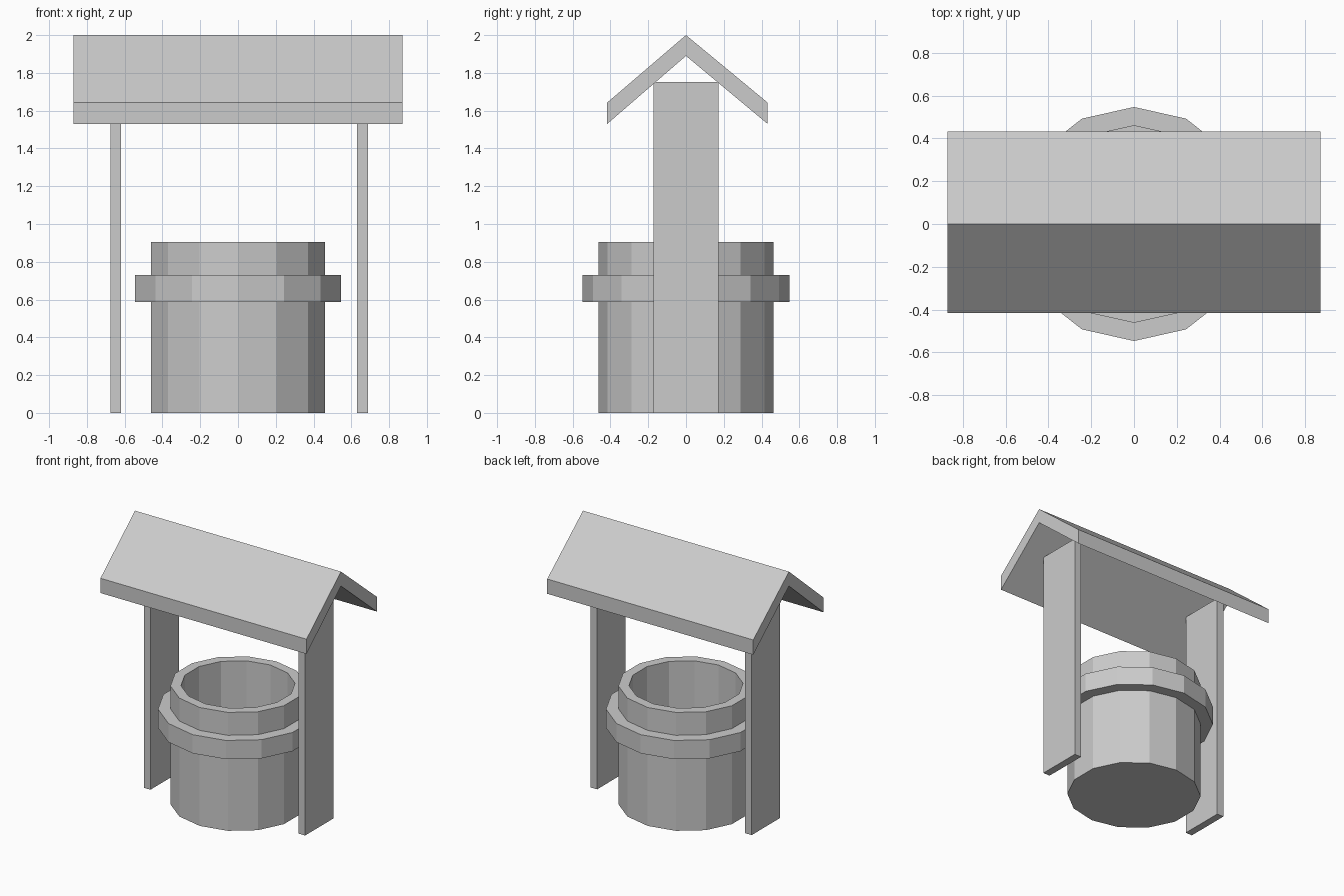
import bpy, bmesh, math

if "Cube" in bpy.data.objects:
    bpy.data.objects.remove(bpy.data.objects["Cube"])

SIDES = 14


def finish(name, bm):
    bmesh.ops.recalc_face_normals(bm, faces=bm.faces)
    mesh = bpy.data.meshes.new(name)
    bm.to_mesh(mesh)
    bm.free()
    obj = bpy.data.objects.new(name, mesh)
    bpy.context.collection.objects.link(obj)
    return obj


def lathe(name, profile, closed):
    """Spin (radius, z) points; open profiles get flat end caps."""
    bm = bmesh.new()
    x_scale = 1 / math.cos(math.pi / SIDES) * 0.9975
    rings = []
    for r, z in profile:
        ring = []
        for i in range(SIDES):
            a = math.pi / 2 + 2 * math.pi * i / SIDES
            ring.append(bm.verts.new((r * x_scale * math.cos(a), r * math.sin(a), z)))
        rings.append(ring)
    pairs = list(zip(rings, rings[1:]))
    if closed:
        pairs.append((rings[-1], rings[0]))
    for a, b in pairs:
        for i in range(SIDES):
            j = (i + 1) % SIDES
            bm.faces.new((a[i], a[j], b[j], b[i]))
    if not closed:
        bm.faces.new(rings[0])
        bm.faces.new(rings[-1])
    return finish(name, bm)


def extrude_x(name, outline, x0, x1):
    """Extrude a (y, z) outline along x."""
    bm = bmesh.new()
    face = bm.faces.new([bm.verts.new((x0, y, z)) for y, z in outline])
    ext = bmesh.ops.extrude_face_region(bm, geom=[face])
    moved = [v for v in ext["geom"] if isinstance(v, bmesh.types.BMVert)]
    bmesh.ops.translate(bm, verts=moved, vec=(x1 - x0, 0, 0))
    return finish(name, bm)


# Hollow well wall with a floor, and the band around it
lathe("well_wall", [(0.462, 0), (0.462, 0.905), (0.39, 0.905), (0.39, 0.07)], False)
lathe("well_band", [(0.547, 0.587), (0.547, 0.73), (0.44, 0.73), (0.44, 0.587)], True)

# Plank posts
post = [(-0.172, 0), (0.172, 0), (0.172, 1.752), (-0.172, 1.752)]
extrude_x("left_post", post, -0.676, -0.62)
extrude_x("right_post", post, 0.631, 0.688)

# Gabled roof with vertical eave ends
extrude_x("roof", [(-0.417, 1.53), (0, 1.89), (0.432, 1.53),
                   (0.432, 1.643), (0, 2.0), (-0.417, 1.643)], -0.871, 0.871)
